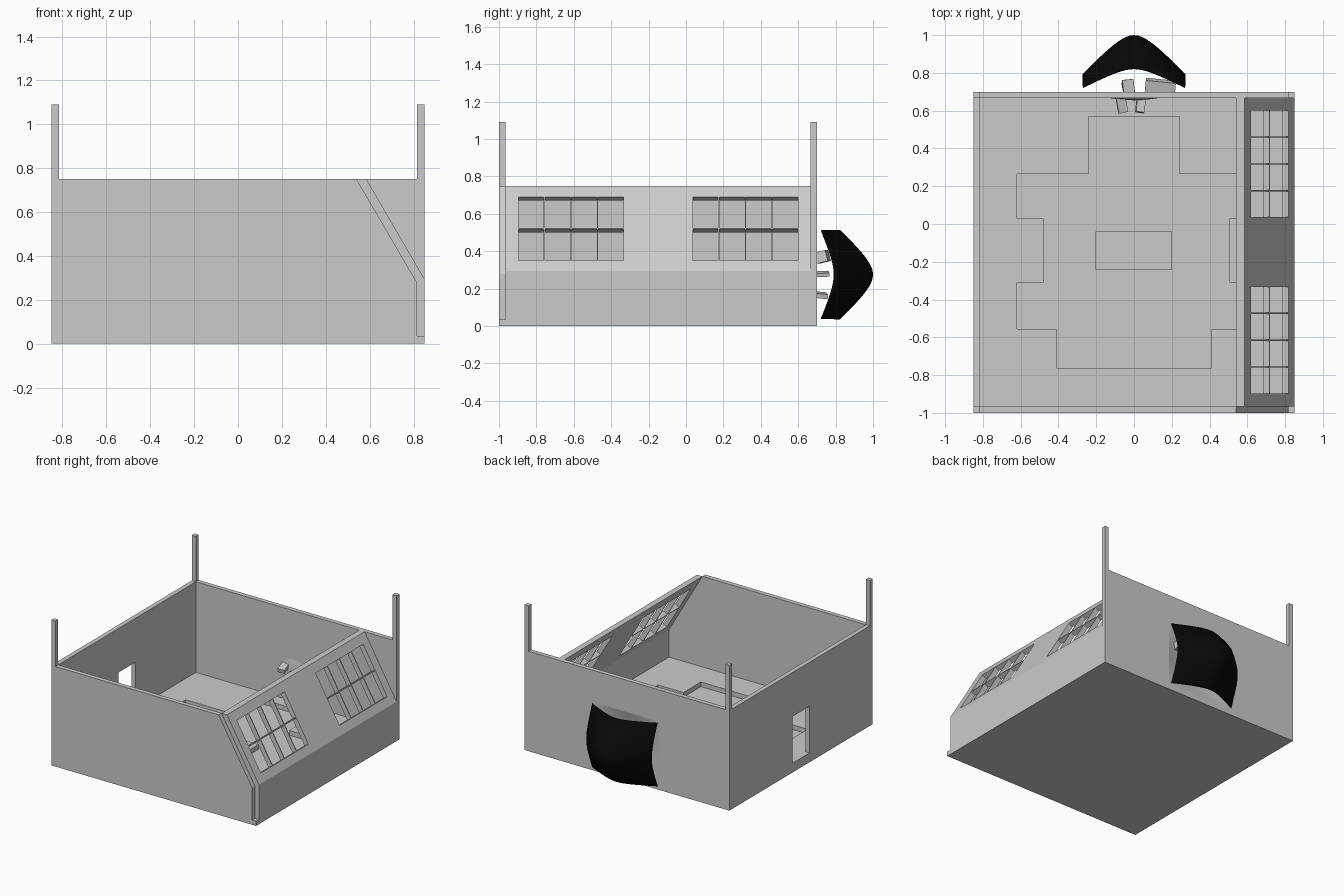
import bpy, bmesh
from math import cos, pi, sqrt
from mathutils import Matrix, Vector, Euler

if "Cube" in bpy.data.objects:
    bpy.data.objects.remove(bpy.data.objects["Cube"])


def finish(name, bm, smooth=False):
    bmesh.ops.recalc_face_normals(bm, faces=bm.faces)
    for f in bm.faces:
        f.smooth = smooth
    me = bpy.data.meshes.new(name)
    bm.to_mesh(me)
    bm.free()
    ob = bpy.data.objects.new(name, me)
    bpy.context.collection.objects.link(ob)
    return ob


def add_box(bm, size, matrix):
    bmesh.ops.create_cube(bm, size=1, matrix=matrix @ Matrix.Diagonal((*size, 1)))


def box(name, x0, x1, y0, y1, z0, z1):
    bm = bmesh.new()
    c = Vector(((x0 + x1) / 2, (y0 + y1) / 2, (z0 + z1) / 2))
    add_box(bm, (x1 - x0, y1 - y0, z1 - z0), Matrix.Translation(c))
    return finish(name, bm)


def prism(name, pts, axis, a, b):
    """Extrude a 2D outline along y (points are x,z) or z (points are x,y)."""
    bm = bmesh.new()
    place = (lambda p: (p[0], a, p[1])) if axis == 'Y' else (lambda p: (p[0], p[1], a))
    face = bm.faces.new([bm.verts.new(place(p)) for p in pts])
    ext = bmesh.ops.extrude_face_region(bm, geom=[face])
    move = Vector((0, b - a, 0)) if axis == 'Y' else Vector((0, 0, b - a))
    bmesh.ops.translate(bm, vec=move, verts=[g for g in ext['geom'] if isinstance(g, bmesh.types.BMVert)])
    return finish(name, bm)


def curved_sheet(name, depth):
    """Smooth rectangular sheet facing y; depth gives y from u, v in -1..1."""
    bm = bmesh.new()
    bmesh.ops.create_grid(bm, x_segments=24, y_segments=24, size=1)
    for v in bm.verts:
        u, w = v.co.x, v.co.y
        v.co = (0.27 * u, depth(u, w), 0.275 + 0.237 * w)
    return finish(name, bm, smooth=True)


def cut(ob, cutter):
    mod = ob.modifiers.new('cut', 'BOOLEAN')
    mod.operation, mod.solver, mod.object = 'DIFFERENCE', 'EXACT', cutter
    cutter.hide_render = True
    bpy.context.view_layer.objects.active = ob
    bpy.ops.object.modifier_apply(modifier=mod.name)
    bpy.data.objects.remove(cutter)


FLOOR, TOP, T = 0.07, 0.75, 0.034

# Base plate and the floor with its sunken stepped outline
box('base_plate', -0.85, 0.85, -1, 0.70, 0, 0.035)
floor = box('floor', -0.817, 0.817, -0.967, 0.667, 0.035, FLOOR)
pit = [(-0.24, 0.57), (0.24, 0.57), (0.24, 0.265), (0.62, 0.265), (0.62, 0.03),
       (0.505, 0.03), (0.505, -0.31), (0.62, -0.31), (0.62, -0.555), (0.41, -0.555),
       (0.41, -0.762), (-0.41, -0.762), (-0.41, -0.555), (-0.62, -0.555), (-0.62, -0.31),
       (-0.48, -0.31), (-0.48, 0.03), (-0.62, 0.03), (-0.62, 0.265), (-0.24, 0.265)]
cut(floor, prism('pit_cutter', pit, 'Z', -0.05, 0.2))
box('center_block', -0.205, 0.20, -0.242, -0.04, 0.035, FLOOR)

# Straight walls: the front one follows the slope of the right side
prism('front_wall', [(-0.85, 0.035), (0.817, 0.035), (0.817, 0.277), (0.54, TOP), (-0.85, TOP)],
      'Y', -1, -1 + T)
back = box('back_wall', -0.85, 0.85, 0.70 - T, 0.70, 0.035, TOP)
cut(back, box('recess_cutter', -0.27, 0.27, 0.70 - T + 0.002, 0.8, 0.038, 0.512))
left = box('left_wall', -0.85, -0.85 + T, -1 + T, 0.70 - T, 0.035, TOP)
cut(left, box('door_cutter', -0.95, -0.75, -0.25, -0.05, FLOOR, 0.42))

# Sloped right wall with two windows of 4 x 2 panes
slope = prism('sloped_wall', [(0.817, 0.035), (0.85, 0.035), (0.85, 0.295), (0.585, TOP),
                              (0.54, TOP), (0.817, 0.277)], 'Y', -1 + T, 0.70 - T)
up = Vector((-0.265, 0, 0.455)).normalized()
out = Vector((up.z, 0, -up.x))
rot = Matrix((up, Vector((0, 1, 0)), out)).transposed().to_4x4()
bm = bmesh.new()
for start in (-0.90, 0.033):
    for col in range(4):
        for z0, z1 in ((0.35, 0.519), (0.525, 0.69)):
            zc = (z0 + z1) / 2
            c = Vector((0.85 - (zc - 0.295) * 0.265 / 0.455, start + 0.1425 * (col + 0.5), zc))
            add_box(bm, ((z1 - z0) / up.z, 0.136, 0.2), Matrix.Translation(c) @ rot)
cut(slope, finish('pane_cutter', bm))

# Three corner posts
for name, x, y in (('front_left_post', -0.85, -1), ('back_left_post', -0.85, 0.70 - T),
                   ('back_right_post', 0.85 - T, 0.70 - T)):
    box(name, x, x + T, y, y + T, TOP, 1.09)

# Smooth dish set into the back wall, just breaking through its inner face
curved_sheet('wall_dish', lambda u, w: 0.70 - 0.045 * cos(u * pi / 2) * cos(w * pi / 2))


# Doubly curved black screen
def screen_depth(u, w):
    f = (sqrt(u * u + 0.12) - 0.346) / 0.712
    g = (sqrt(w * w + 0.16) - 0.40) / 0.677
    return 0.997 - 0.205 * f - 0.175 * g + 0.106 * f * g


screen = curved_sheet('curved_screen', screen_depth)
sol = screen.modifiers.new('thickness', 'SOLIDIFY')
sol.thickness, sol.offset = 0.006, 0
black = bpy.data.materials.new('black')
black.diffuse_color = (0.002, 0.002, 0.002, 1)
black.use_nodes = True
black.node_tree.nodes["Principled BSDF"].inputs["Base Color"].default_value = black.diffuse_color
screen.data.materials.append(black)

# Small tilted brackets poking through the back wall
for i, (c, s, r) in enumerate((((-0.065, 0.635, 0.32), (0.05, 0.09, 0.03), (0.2, 0.1, 0.2)),
                               ((0.035, 0.635, 0.30), (0.045, 0.09, 0.03), (-0.2, 0.2, -0.15)),
                               ((-0.03, 0.725, 0.278), (0.06, 0.08, 0.02), (0.05, 0.2, 0.1)),
                               ((0.14, 0.73, 0.37), (0.16, 0.06, 0.06), (0.25, 0.0, -0.1)),
                               ((-0.03, 0.72, 0.165), (0.06, 0.07, 0.025), (-0.1, 0.2, 0.15)))):
    bm = bmesh.new()
    add_box(bm, s, Matrix.Translation(c) @ Euler(r).to_matrix().to_4x4())
    finish(f'bracket_{i + 1}', bm)
